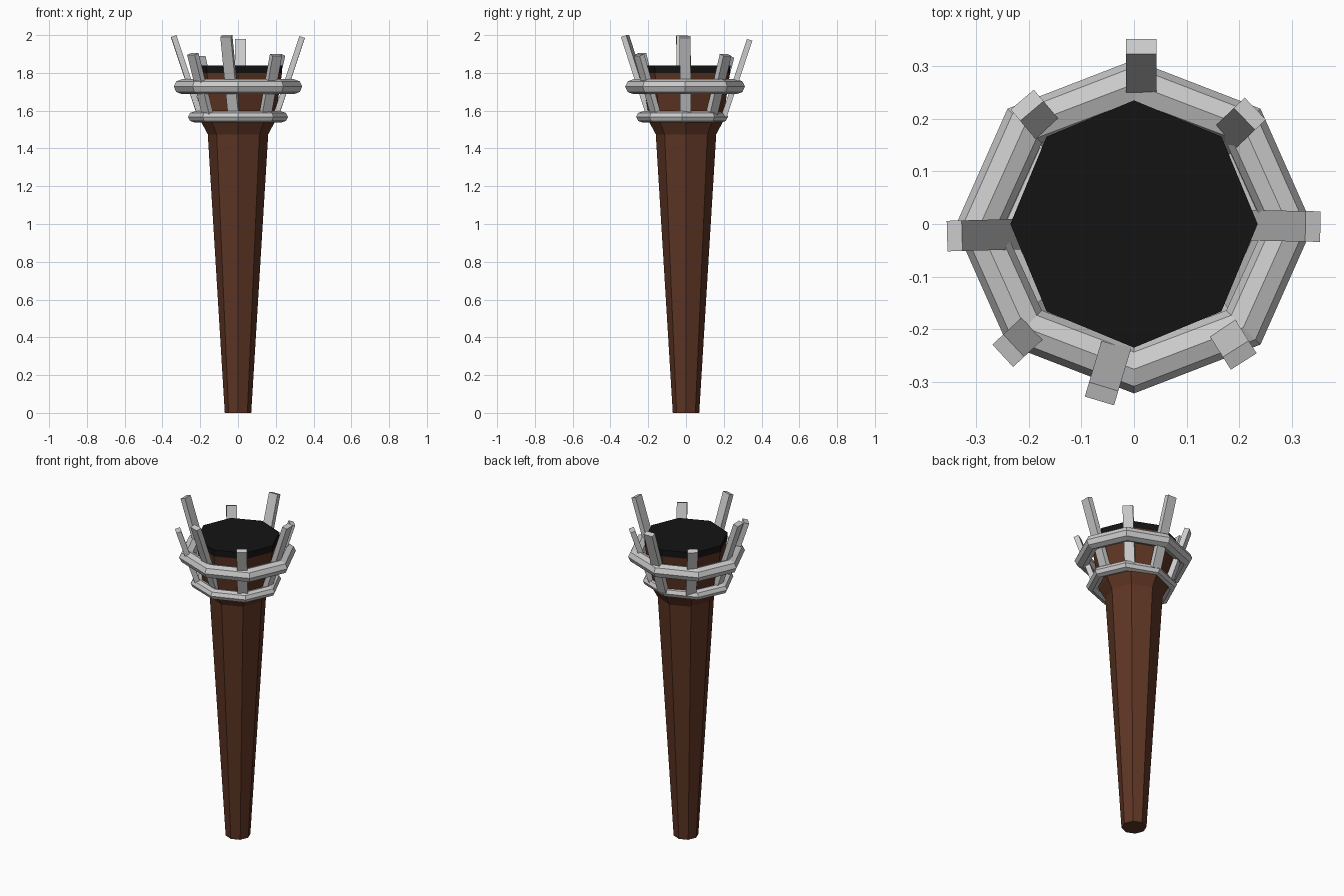
import bpy, bmesh, math
from mathutils import Vector, Matrix

if "Cube" in bpy.data.objects:
    bpy.data.objects.remove(bpy.data.objects["Cube"])


def material(name, rgb):
    m = bpy.data.materials.new(name)
    m.diffuse_color = (*rgb, 1)
    m.use_nodes = True
    m.node_tree.nodes["Principled BSDF"].inputs["Base Color"].default_value = m.diffuse_color
    return m


def finish(bm, name, mat=None):
    bmesh.ops.recalc_face_normals(bm, faces=bm.faces)
    mesh = bpy.data.meshes.new(name)
    bm.to_mesh(mesh)
    bm.free()
    ob = bpy.data.objects.new(name, mesh)
    bpy.context.collection.objects.link(ob)
    if mat:
        mesh.materials.append(mat)
    return ob


def lathe(name, profile, mat, sides=8):
    """Closed faceted solid from (radius, z) pairs."""
    bm = bmesh.new()
    rings = [[bm.verts.new((r * math.cos(math.tau * i / sides),
                            r * math.sin(math.tau * i / sides), z))
              for i in range(sides)] for r, z in profile]
    for a, b in zip(rings, rings[1:]):
        for i in range(sides):
            j = (i + 1) % sides
            bm.faces.new((a[i], a[j], b[j], b[i]))
    bm.faces.new(rings[0])
    bm.faces.new(rings[-1])
    return finish(bm, name, mat)


def hoop(name, rx, ry, cy, z, tube, half_h, sides=8, seg=8):
    """Octagonal hoop with a slightly flattened round section."""
    bm = bmesh.new()
    rings = []
    for i in range(sides):
        a = math.tau * i / sides
        ring = []
        for k in range(seg):
            t = math.tau * k / seg
            d = tube * math.cos(t) - tube
            ring.append(bm.verts.new(((rx + d) * math.cos(a),
                                      cy + (ry + d) * math.sin(a),
                                      z + half_h * math.sin(t))))
        rings.append(ring)
    for i in range(sides):
        a, b = rings[i], rings[(i + 1) % sides]
        for k in range(seg):
            n = (k + 1) % seg
            bm.faces.new((a[k], b[k], b[n], a[n]))
    return finish(bm, name)


def strut(name, outer, inner, top, bottom=1.575, width=0.058, thick=0.03, slope=0.335):
    """Square-cut bar leaning outward; outer/inner give its plan position."""
    out = (Vector(outer) - Vector(inner)).normalized()
    axis = Vector((out.x * slope, out.y * slope, 1)).normalized()
    side = Vector((-out.y, out.x, 0))
    normal = side.cross(axis)
    mid = Vector(outer) - out * thick / 2
    tip = Vector((mid.x, mid.y, top - 0.005))
    length = (top - bottom) / axis.z
    rot = Matrix((normal, side, axis)).transposed().to_4x4()
    bm = bmesh.new()
    bmesh.ops.create_cube(bm, size=1)
    bm.transform(Matrix.Translation(tip - axis * length / 2) @ rot
                 @ Matrix.Diagonal((thick, width, length, 1)))
    return finish(bm, name)


wood = material("wood", (0.11, 0.035, 0.017))
char = material("char", (0.007, 0.007, 0.007))

# Wooden shaft with flared head, and charred top
lathe("shaft", [(0.07, 0), (0.16, 1.475), (0.195, 1.54), (0.233, 1.80)], wood)
lathe("charred_top", [(0.233, 1.80), (0.235, 1.84)], char)

# Metal hoops
hoop("lower_hoop", 0.265, 0.243, -0.021, 1.567, 0.037, 0.03)
hoop("upper_hoop", 0.34, 0.317, -0.005, 1.727, 0.046, 0.04)

# Leaning metal bars: outer end, inner end, top height
bars = {
    "right": ((0.355, -0.005), (0.245, -0.003), 1.995),
    "back_right": ((0.231, 0.22), (0.178, 0.169), 1.90),
    "back": ((0.014, 0.352), (0.014, 0.247), 1.98),
    "back_left": ((-0.213, 0.237), (-0.169, 0.185), 1.89),
    "left": ((-0.356, -0.023), (-0.244, -0.02), 2.0),
    "front_left": ((-0.25, -0.251), (-0.195, -0.20), 1.905),
    "front": ((-0.066, -0.337), (-0.035, -0.234), 2.0),
    "front_right": ((0.209, -0.262), (0.171, -0.202), 1.90),
}
for label, (o, i, top) in bars.items():
    strut(label + "_bar", o, i, top)
